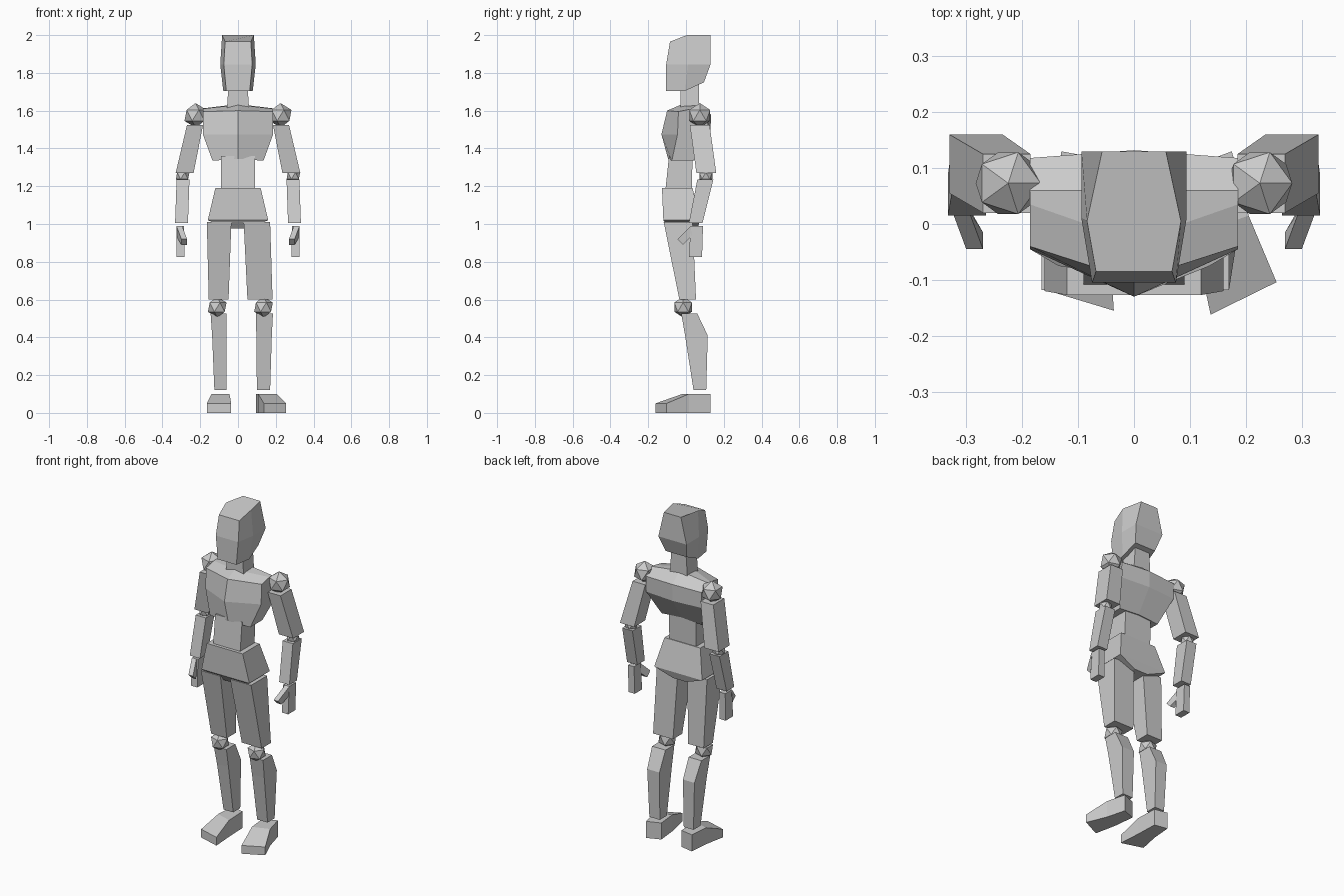
import bpy, bmesh


def loft(name, rings):
    """Flat-shaded closed solid through rings of 3D points."""
    bm = bmesh.new()
    rows = [[bm.verts.new(p) for p in r] for r in rings]
    n = len(rows[0])
    for a, b in zip(rows, rows[1:]):
        for i in range(n):
            j = (i + 1) % n
            bm.faces.new((a[i], a[j], b[j], b[i]))
    bm.faces.new(rows[0])
    bm.faces.new(rows[-1])
    bmesh.ops.recalc_face_normals(bm, faces=bm.faces)
    mesh = bpy.data.meshes.new(name)
    bm.to_mesh(mesh)
    bm.free()
    ob = bpy.data.objects.new(name, mesh)
    bpy.context.collection.objects.link(ob)
    return ob


def rect(z, x0, x1, y0, y1):
    return [(x0, y0, z), (x1, y0, z), (x1, y1, z), (x0, y1, z)]


def block(name, *sections):
    """Tapered box through rectangles (z, x0, x1, y0, y1)."""
    return loft(name, [rect(*s) for s in sections])


def joint(name, loc, r):
    bpy.ops.mesh.primitive_ico_sphere_add(subdivisions=1, radius=r, location=loc)
    bpy.context.object.name = name


# Head: six-sided rings, each given as front, middle and back (half width, y, z)
def head_ring(f, m, b):
    half = [f, m, b]
    return half + [(-x, y, z) for x, y, z in reversed(half)]


loft("head", [
    head_ring((0.062, -0.105, 1.705), (0.078, -0.005, 1.705), (0.07, 0.095, 1.75)),
    head_ring((0.075, -0.105, 1.845), (0.094, 0.01, 1.845), (0.094, 0.13, 1.845)),
    head_ring((0.068, -0.085, 1.965), (0.084, 0.005, 2.0), (0.057, 0.13, 2.0)),
])
block("neck", (1.59, -0.06, 0.06, -0.03, 0.07), (1.74, -0.05, 0.05, -0.03, 0.07))

# Chest: side profiles (y, z) lofted across x, narrower at the bottom
mid = [(-0.03, 1.63), (-0.10, 1.60), (-0.13, 1.475), (-0.095, 1.345),
       (0.04, 1.345), (0.13, 1.48), (0.132, 1.58), (0.06, 1.635)]
side = [(0.035, 1.61), (-0.04, 1.595), (-0.045, 1.475), (-0.075, 1.335),
        (0.04, 1.335), (0.115, 1.48), (0.118, 1.575), (0.06, 1.612)]
wide = [0.186, 0.186, 0.186, 0.135, 0.135, 0.186, 0.186, 0.186]
loft("chest", [
    [(-w, y, z) for w, (y, z) in zip(wide, side)],
    [(0, y, z) for y, z in mid],
    [(w, y, z) for w, (y, z) in zip(wide, side)],
])

# Waist and pelvis
block("abdomen", (1.17, -0.09, 0.09, -0.11, 0.03), (1.36, -0.09, 0.09, -0.09, 0.035))
block("pelvis",
      (0.975, -0.045, 0.045, -0.085, 0.06),
      (1.02, -0.16, 0.16, -0.12, 0.075),
      (1.19, -0.12, 0.12, -0.127, 0.035))

# Arms, mirrored by sign
for s, label in ((-1, "left"), (1, "right")):
    joint(label + "_shoulder", (s * 0.225, 0.073, 1.575), 0.065)
    block(label + "_upper_arm",
          (1.525, s * 0.185, s * 0.27, 0.02, 0.125),
          (1.27, s * 0.235, s * 0.33, 0.055, 0.16))
    joint(label + "_elbow", (s * 0.293, 0.105, 1.255), 0.04)
    block(label + "_forearm",
          (1.235, s * 0.257, s * 0.325, 0.06, 0.145),
          (1.005, s * 0.265, s * 0.333, 0.015, 0.087))
    block(label + "_hand",
          (0.99, s * 0.285, s * 0.325, 0.025, 0.09),
          (0.825, s * 0.283, s * 0.325, 0.015, 0.085))
    # Thumb pointing forwards and slightly inwards
    loft(label + "_thumb", [
        [(s * (x + dx), y, z) for x, y, z in
         ((0.312, 0.025, 0.99), (0.312, 0.03, 0.935), (0.286, -0.015, 0.89), (0.286, -0.045, 0.92))]
        for dx in (-0.016, 0.014)])

# Legs, standing slightly unevenly:
# x ranges of thigh top, thigh bottom, shin top, shin bottom, knee x
legs = {
    "left": ((-0.165, -0.035), (-0.155, -0.05), (-0.145, -0.06), (-0.125, -0.06), -0.11),
    "right": ((0.03, 0.17), (0.05, 0.183), (0.095, 0.185), (0.10, 0.17), 0.135),
}
for label, (t0, t1, s0, s1, knee) in legs.items():
    block(label + "_thigh",
          (1.01, *t0, -0.118, 0.035),
          (0.6, *t1, -0.035, 0.053))
    joint(label + "_knee", (knee, -0.015, 0.56), 0.055)
    calf = [a * 0.6 + b * 0.4 for a, b in zip(s0, s1)]
    block(label + "_shin",
          (0.525, *s0, -0.025, 0.06),
          (0.41, *calf, -0.005, 0.115),
          (0.12, *s1, 0.04, 0.107))

# Feet: inner/outer (x, y) pairs at heel, instep and toe, with top height
feet = {
    "left": (((-0.05, 0.115), (-0.13, 0.13), 0.1),
             ((-0.045, -0.02), (-0.14, 0.01), 0.1),
             ((-0.036, -0.155), (-0.165, -0.116), 0.05)),
    "right": (((0.095, 0.1), (0.175, 0.13), 0.1),
              ((0.107, -0.02), (0.205, 0.015), 0.1),
              ((0.137, -0.162), (0.255, -0.104), 0.05)),
}
for label, sections in feet.items():
    loft(label + "_foot", [
        [(*a, 0), (*b, 0), (*b, h), (*a, h)] for a, b, h in sections])
